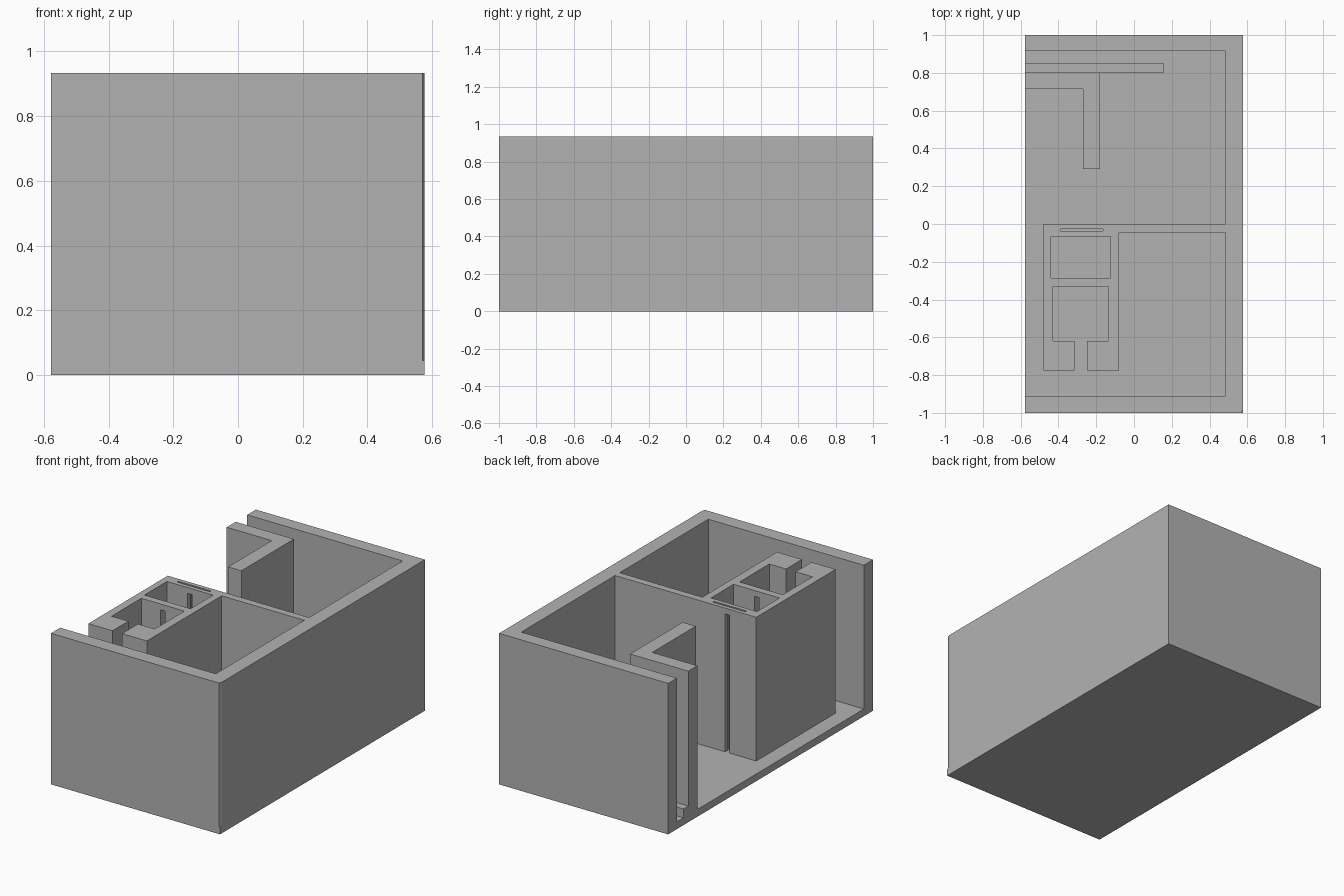
import bpy, bmesh

old = bpy.data.objects.get("Cube")
if old:
    bpy.data.objects.remove(old, do_unlink=True)

FLOOR, TOP, LINTEL = 0.045, 0.933, 0.897

grey = bpy.data.materials.new("plain grey")
grey.use_nodes = True
colour = (0.45, 0.45, 0.45, 1)
grey.diffuse_color = colour
grey.node_tree.nodes["Principled BSDF"].inputs["Base Color"].default_value = colour


def prism(name, outline, z0, z1):
    """Extrude a flat outline from z0 up to z1."""
    bm = bmesh.new()
    face = bm.faces.new([bm.verts.new((x, y, z0)) for x, y in outline])
    up = bmesh.ops.extrude_face_region(bm, geom=[face])["geom"]
    for v in up:
        if isinstance(v, bmesh.types.BMVert):
            v.co.z = z1
    bmesh.ops.recalc_face_normals(bm, faces=bm.faces)
    mesh = bpy.data.meshes.new(name)
    bm.to_mesh(mesh)
    bm.free()
    mesh.materials.append(grey)
    obj = bpy.data.objects.new(name, mesh)
    bpy.context.collection.objects.link(obj)
    return obj


def rect(x0, x1, y0, y1):
    return [(x0, y0), (x1, y0), (x1, y1), (x0, y1)]


def carve(body, name, outline, z0=FLOOR, z1=1.1):
    """Cut a prism out of the body, then drop the cutter."""
    cutter = prism(name, outline, z0, z1)
    cutter.hide_render = True
    mod = body.modifiers.new(name, "BOOLEAN")
    mod.operation, mod.solver, mod.object = "DIFFERENCE", "EXACT", cutter
    bpy.context.view_layer.objects.active = body
    bpy.ops.object.modifier_apply(modifier=name)
    bpy.data.objects.remove(cutter, do_unlink=True)


# Solid block that becomes the floor and walls
walls = prism("floor_and_walls", rect(-0.578, 0.577, -1, 1), 0, TOP)

# Connected open space, winding around the partition, the inner block and the bent wall
carve(walls, "open_space", [
    (-0.7, -0.91), (0.485, -0.91), (0.485, -0.045), (-0.08, -0.045),
    (-0.08, -0.775), (-0.25, -0.775), (-0.25, -0.62), (-0.135, -0.62),
    (-0.135, -0.33), (-0.43, -0.33), (-0.43, -0.62), (-0.315, -0.62),
    (-0.315, -0.775), (-0.48, -0.775), (-0.48, 0), (0.485, 0),
    (0.485, 0.915), (-0.7, 0.915), (-0.7, 0.803), (-0.18, 0.803),
    (-0.18, 0.29), (-0.27, 0.29), (-0.27, 0.715), (-0.7, 0.715)])

# Closed room, panel slot and the narrow passage between the rooms
carve(walls, "small_room", rect(-0.44, -0.125, -0.285, -0.065))
carve(walls, "panel_slot", rect(-0.39, -0.165, -0.038, -0.026))
carve(walls, "passage", rect(-0.298, -0.268, -0.35, 0.02), FLOOR, LINTEL)

# Shaved outer corner
carve(walls, "corner_cut", [(0.57, -1.01), (0.6, -1.01), (0.6, -0.98), (0.577, -0.98), (0.57, -1)])

# Low step beside the bent wall
prism("low_step", rect(-0.578, 0.16, 0.803, 0.85), FLOOR, 0.1)
